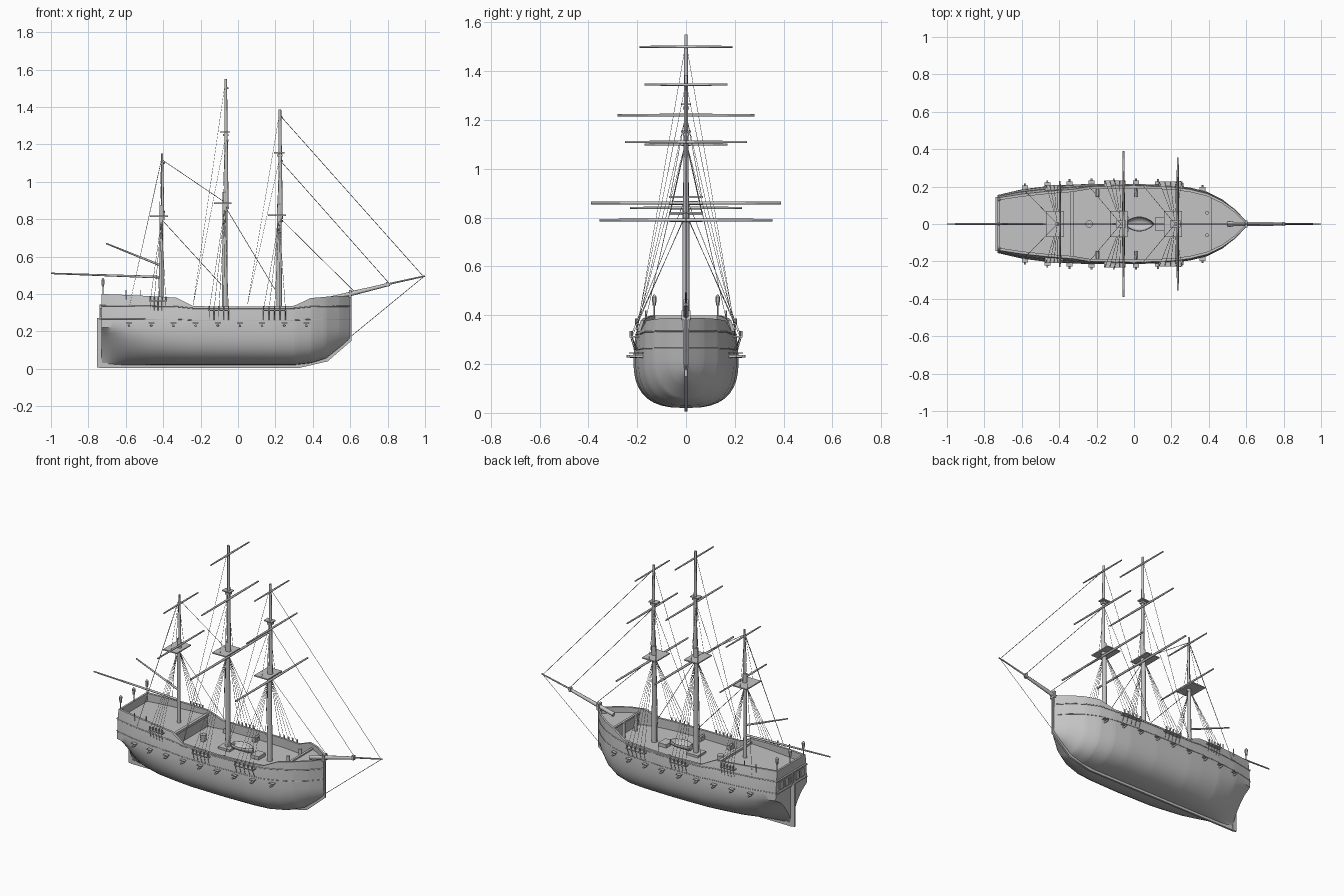
import bpy, bmesh, math
from mathutils import Vector

cube = bpy.data.objects.get("Cube")
if cube:
    bpy.data.objects.remove(cube, do_unlink=True)

grey = bpy.data.materials.new("plain grey")
grey.use_nodes = True
grey.diffuse_color = (0.55, 0.55, 0.55, 1)
grey.node_tree.nodes["Principled BSDF"].inputs["Base Color"].default_value = grey.diffuse_color


def add(name, data):
    data.materials.append(grey)
    ob = bpy.data.objects.new(name, data)
    bpy.context.collection.objects.link(ob)
    return ob


def finish(name, bm, angle=35):
    bmesh.ops.recalc_face_normals(bm, faces=bm.faces)
    mesh = bpy.data.meshes.new(name)
    bm.to_mesh(mesh)
    bm.free()
    ob = add(name, mesh)
    bpy.ops.object.select_all(action="DESELECT")
    ob.select_set(True)
    bpy.context.view_layer.objects.active = ob
    bpy.ops.object.shade_smooth_by_angle(angle=math.radians(angle))
    return ob


def rod(name, a, b, r1, r2=None, sides=10):
    a, b = Vector(a), Vector(b)
    bm = bmesh.new()
    bmesh.ops.create_cone(bm, cap_ends=True, segments=sides, radius1=r1,
                          radius2=r1 if r2 is None else r2, depth=(b - a).length)
    bm.transform((b - a).to_track_quat("Z", "Y").to_matrix().to_4x4())
    bmesh.ops.translate(bm, verts=bm.verts, vec=(a + b) / 2)
    return finish(name, bm, 50)


def box(name, centre, size):
    bm = bmesh.new()
    bmesh.ops.create_cube(bm, size=1)
    bmesh.ops.scale(bm, verts=bm.verts, vec=size)
    bmesh.ops.translate(bm, verts=bm.verts, vec=centre)
    return finish(name, bm)


def lines(name, paths, radius):
    curve = bpy.data.curves.new(name, "CURVE")
    curve.dimensions = "3D"
    curve.bevel_depth = radius
    curve.bevel_resolution = 0
    for path in paths:
        spline = curve.splines.new("POLY")
        spline.points.add(len(path) - 1)
        for point, co in zip(spline.points, path):
            point.co = (*co, 1)
    return add(name, curve)


# Hull shape: x, greatest half width, rail height, rail half width, keel height, fullness
STATIONS = [
    (-.73, .155, .40, .14, .02, .75), (-.6, .185, .395, .16, .02, 1.5),
    (-.46, .203, .388, .175, .02, 2.1), (-.33, .211, .38, .185, .02, 2.4),
    (-.24, .214, .335, .2, .02, 2.6), (0, .215, .332, .205, .02, 2.7),
    (.2, .207, .335, .198, .02, 2.7), (.3, .195, .337, .185, .02, 2.6),
    (.39, .172, .378, .163, .03, 2.4), (.47, .132, .385, .125, .055, 2.1),
    (.54, .075, .388, .075, .11, 1.9), (.6, .01, .39, .012, .16, 1.8)]
WAIST = .22


def station(x):
    for p, q in zip(STATIONS, STATIONS[1:]):
        if x <= q[0]:
            t = (x - p[0]) / (q[0] - p[0])
            return [i + (j - i) * t for i, j in zip(p, q)][1:]
    return STATIONS[-1][1:]


def breadth(x, z):
    w, top, wt, zb, p = station(x)
    if z >= WAIST:
        return w + (wt - w) * ((z - WAIST) / (top - WAIST)) ** 1.5
    u = max(0, (z - zb) / (WAIST - zb))
    return w * (1 - (1 - u) ** p) ** (1 / p)


def section(x, deck):
    top, zb = station(x)[1], station(x)[3]
    heights = [zb + (WAIST - zb) * (1 - math.cos(i * math.pi / 20)) for i in range(11)]
    heights += [WAIST + (top - WAIST) * i / 5 for i in range(1, 6)]
    pts = [(x, breadth(x, z), z) for z in heights]
    inner = max(0, breadth(x, top) - .014)
    return pts + [(x, inner, top), (x, inner, deck), (x, 0, deck)]


# Hull, bulwarks and stepped decks in one loft, mirrored across the keel
QUARTER, MAIN, FORE = .35, .28, .352
xs = sorted({-.73 + 1.33 * i / 44 for i in range(45)} | {s[0] for s in STATIONS})
BREAK_AFT, BREAK_FORE = -.33, .42
slices = [(x, QUARTER) for x in xs if x < BREAK_AFT] + [(BREAK_AFT, QUARTER), (BREAK_AFT, MAIN)]
slices += [(x, MAIN) for x in xs if BREAK_AFT < x < BREAK_FORE]
slices += [(BREAK_FORE, MAIN), (BREAK_FORE, FORE)] + [(x, FORE) for x in xs if x > BREAK_FORE]
bm = bmesh.new()
rings = [[bm.verts.new(co) for co in section(x, d)] for x, d in slices]
for a, b in zip(rings, rings[1:]):
    for i in range(len(a) - 1):
        bm.faces.new((a[i], a[i + 1], b[i + 1], b[i]))
bm.faces.new(rings[0])
bm.faces.new(rings[-1])
bmesh.ops.dissolve_degenerate(bm, dist=1e-5, edges=bm.edges)
half = bm.verts[:] + bm.edges[:] + bm.faces[:]
bmesh.ops.mirror(bm, geom=half, axis="Y", merge_dist=1e-5)
finish("hull", bm)

# Keel and stem
bm = bmesh.new()
outline = [(-.74, .005), (.33, .005), (.48, .04), (.607, .15), (.607, .41),
           (.59, .41), (.585, .17), (.46, .065), (.33, .03), (-.74, .03)]
face = bm.faces.new([bm.verts.new((x, -.006, z)) for x, z in outline])
out = bmesh.ops.extrude_face_region(bm, geom=[face])
bmesh.ops.translate(bm, vec=(0, .012, 0),
                    verts=[v for v in out["geom"] if isinstance(v, bmesh.types.BMVert)])
finish("keel_and_stem", bm)

# Stern: post, rudder, taffrail, window row and lanterns
box("stern_post", (-.733, 0, .17), (.014, .014, .33))
box("rudder", (-.746, 0, .14), (.018, .012, .265))
box("taffrail", (-.724, 0, .37), (.012, .27, .06))
for z in (.265, .34):
    box("stern_moulding", (-.734, 0, z), (.012, .29, .008))
for i in range(-2, 3):
    box("stern_window", (-.733, i * .052, .302), (.008, .034, .044))
for y in (-.13, 0, .13):
    rod("lantern_post", (-.722, y, .38), (-.722, y, .445), .003)
    rod("lantern", (-.722, y, .44), (-.722, y, .475), .007, .01, 6)
    rod("lantern_cap", (-.722, y, .475), (-.722, y, .485), .01, .002, 6)

# Mouldings along each side
for side in (-1, 1):
    for level, r in ((.72, .003), (.35, .002)):
        path = []
        for x in xs:
            z = .2 + (station(x)[1] * .3 + .27 - .2) * level
            path.append((x, side * breadth(x, z), z))
        lines("side_moulding", [path], r)

# Guns with open port lids
for i in range(9):
    x = -.582 + i * .1185
    for side in (-1, 1):
        y = breadth(x, .232)
        rod("gun_barrel", (x, side * (y - .03), .23), (x, side * (y + .03), .232), .007, .005)
        box("port_lid", (x, side * (y + .008), .245), (.032, .022, .004))

# Deck fittings
box("quarterdeck_beam", (BREAK_AFT, 0, .356), (.018, .36, .014))
box("forecastle_beam", (BREAK_FORE, 0, .355), (.014, .29, .01))
rod("capstan", (-.24, 0, MAIN), (-.24, 0, .32), .016, .02, 12)
box("fore_hatch", (.14, 0, MAIN + .01), (.055, .07, .022))
box("main_hatch", (-.07, 0, MAIN + .006), (.08, .08, .014))
for side in (-1, 1):
    rod("mooring_post", (.39, side * .06, MAIN), (.39, side * .06, .375), .01)
    for x in (-.195, .01):
        box("gun_carriage", (x, side * .165, MAIN + .012), (.022, .04, .02))
        rod("deck_gun", (x, side * .145, .306), (x, side * .2, .306), .007, .005)
    for x in (-.52, -.6):
        rod("swivel_post", (x, side * .165, .37), (x, side * .165, .42), .003, sides=6)

# Ship's boat
bm = bmesh.new()
rows = []
for i in range(13):
    t = i / 12
    w = .04 * math.sin(math.pi * (.12 + .88 * t)) ** .7 if i < 12 else 0
    arc = [math.pi * k / 8 for k in range(9)]
    rows.append([bm.verts.new((-.035 + .145 * t, w * math.cos(a),
                               .325 - .035 * math.sin(a))) for a in arc])
for a, b in zip(rows, rows[1:]):
    for k in range(8):
        bm.faces.new((a[k], a[k + 1], b[k + 1], b[k]))
bm.faces.new(rows[0])
boat = finish("ships_boat", bm)
shell = boat.modifiers.new("planking", "SOLIDIFY")
shell.thickness = .004

# Masts: x, foot, platform height, crosstree height, top, channel start and end, channel height
MASTS = {"mizzen": (-.41, QUARTER, .815, 0, 1.15, -.475, -.38, .362),
         "main": (-.07, MAIN, .885, 1.265, 1.55, -.16, -.045, .312),
         "fore": (.22, MAIN, .82, 1.155, 1.385, .13, .26, .312)}
# Yards: height and half length
YARDS = {"mizzen": ((.84, .23), (1.1, .17)),
         "main": ((.86, .39), (1.22, .28), (1.5, .19)),
         "fore": ((.79, .355), (1.11, .25), (1.345, .17))}
for name, (x, foot, deck, cross, top, c1, c2, cz) in MASTS.items():
    girth = .012 if name == "mizzen" else .016
    rod(name + "_lower_mast", (x, 0, foot), (x, 0, deck + .06), girth, girth * .8)
    rod(name + "_topmast", (x + .008, 0, deck - .02), (x + .004, 0, top), girth * .72, girth * .45)
    box(name + "_top_platform", (x - .012, 0, deck), (.095, .14, .007))
    if cross:
        box(name + "_crosstree", (x, 0, cross), (.055, .04, .006))
        box(name + "_mast_cap", (x + .004, 0, cross - .015), (.03, .025, .012))
    for z, reach in YARDS[name]:
        thick = .004 + reach * .009
        for side in (-1, 1):
            rod(name + "_yard", (x + .014, 0, z), (x + .014, side * reach, z), thick, thick * .7, 8)
    # Channels, shrouds and backstays on both sides
    ropes, chains = [], []
    for side in (-1, 1):
        mid = (c1 + c2) / 2
        y = breadth(mid, cz) + .008
        box(name + "_channel", (mid, side * y, cz), (c2 - c1, .035, .006))
        for i in range(5):
            cx = c1 + .006 + (c2 - c1 - .012) * i / 4
            rail = (cx, side * (y + .013), cz)
            ropes.append((rail, (x, side * .008, deck - .02)))
            chains.append((rail, (cx, side * breadth(cx, cz - .05), cz - .05)))
            rod(name + "_deadeye", (cx, rail[1], cz), (cx, rail[1], cz + .024), .004, sides=6)
            if i % 2 == 0:
                ropes.append(((x - .01, side * .065, deck), (x, 0, (cross or top) - .04)))
        for bz in ((cross or top) - .04, top - .03):
            ropes.append(((x - .17, side * breadth(x - .17, .33), .34), (x, 0, bz)))
    lines(name + "_shrouds", ropes, .0011)
    lines(name + "_chains", chains, .0016)

# Spars beyond the hull
rod("spanker_gaff", (-.42, 0, .555), (-.705, 0, .67), .006, .004)
rod("spanker_boom", (-.42, 0, .49), (-1, 0, .51), .007, .004)
rod("bowsprit", (.5, 0, .375), (.81, 0, .452), .013, .009)
rod("jib_boom", (.6, 0, .408), (1, 0, .496), .006, .004)
box("bowsprit_cap", (.8, 0, .452), (.016, .02, .026))
box("bowsprit_bitts", (.6, 0, .4), (.014, .036, .04))

# Stays running fore and aft
stays = [((.99, .495), (.22, 1.36)), ((.81, .455), (.22, 1.12)), ((.62, .415), (.22, .81)),
         ((.2, .42), (-.07, .87)), ((-.09, .45), (-.41, .8)), ((-.41, 1.12), (-.07, .89)),
         ((.99, .49), (.6, .17))]
lines("stays", [[(x, 0, z) for x, z in stay] for stay in stays], .0016)
